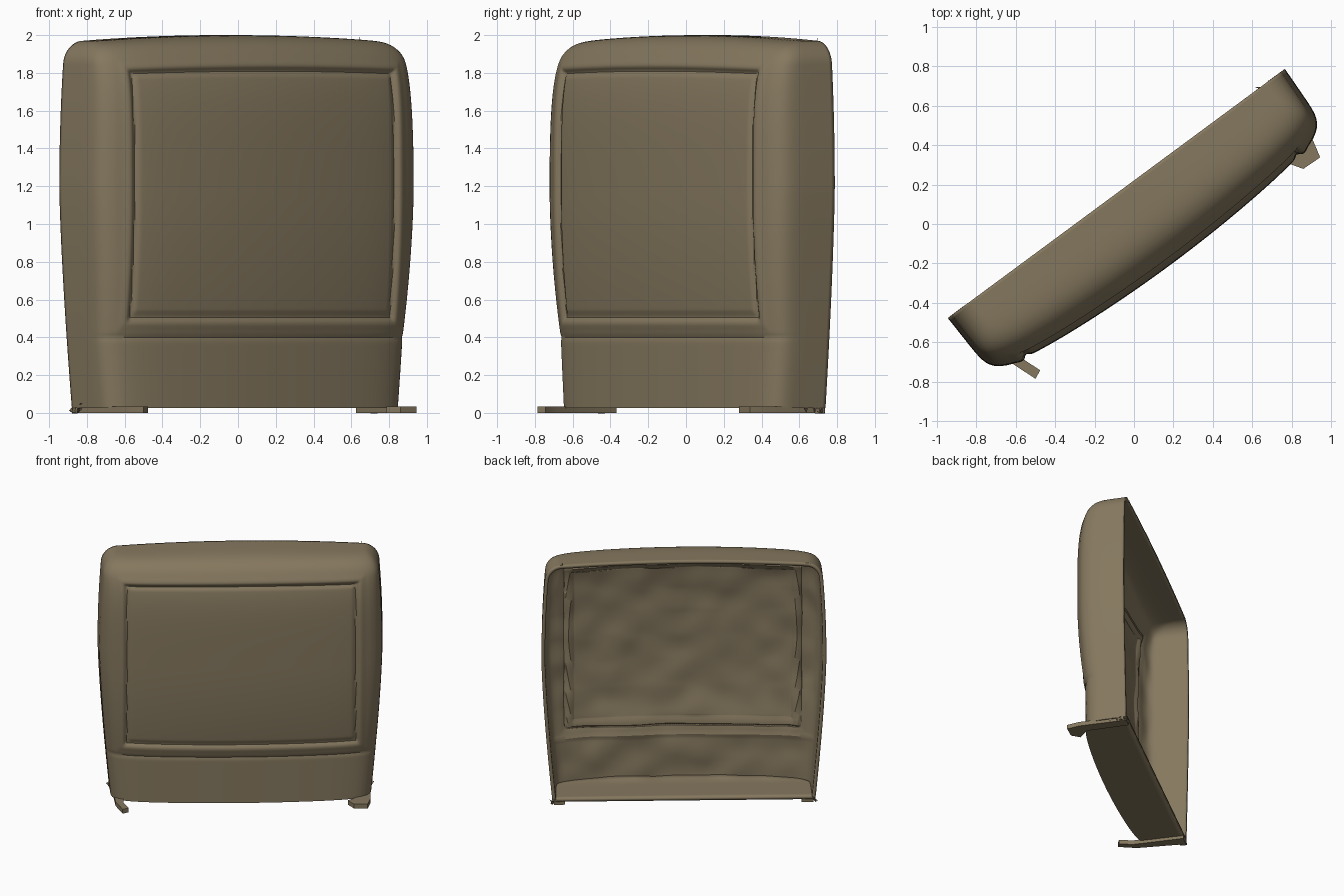
import bpy, bmesh, math
from mathutils import Vector, noise

if "Cube" in bpy.data.objects:
    bpy.data.objects.remove(bpy.data.objects["Cube"])

# Local frame: u along the width, d towards the cushion front
U = Vector((0.804, 0.594, 0))
N = Vector((0.594, -0.804, 0))
BACK, Z_LOW, Z_TOP = -0.178, 0.025, 2.0

tan = bpy.data.materials.new("khaki_fabric")
tan.diffuse_color = (0.235, 0.187, 0.113, 1)
tan.use_nodes = True
tan.node_tree.nodes["Principled BSDF"].inputs["Base Color"].default_value = tan.diffuse_color


def world(u, d, z):
    return U * u + N * d + Vector((0, 0, z))


def squircle(a, b, p):
    s = (abs(a) ** p + abs(b) ** p) ** (-1 / p)
    return a * s, b * s


def half_width(z):
    if z < 1.2:
        w = 1.065 - 0.085 * ((1.2 - z) / 1.2) ** 1.4
    else:
        w = 1.065 - 0.02 * ((z - 1.2) / 0.6) ** 2
    e = (z - (Z_TOP - 0.13)) / 0.13
    if e > 0:
        w -= 0.12 * (1 - math.sqrt(max(0, 1 - e * e)))
    return w


def bulge(z):
    t = max(0, 1.15 - max(z, 0.4)) / 0.75
    return 1 - 0.13 * t * t


def relief(u, z):
    # recessed panel, its groove and rolled rim, and the lower seam
    q = max(abs(u) - 0.855, abs(z - 1.16) - 0.65)
    h = -0.008 / (1 + math.exp(min(50, max(-50, q / 0.01))))
    h -= 0.016 * math.exp(-(q / 0.016) ** 2)
    h += 0.006 * math.exp(-((q - 0.04) / 0.025) ** 2)
    return h - 0.006 * math.exp(-((z - 0.4) / 0.012) ** 2)


def finish(name, bm):
    me = bpy.data.meshes.new(name)
    bm.to_mesh(me)
    bm.free()
    ob = bpy.data.objects.new(name, me)
    bpy.context.collection.objects.link(ob)
    me.materials.append(tan)
    bpy.ops.object.select_all(action='DESELECT')
    ob.select_set(True)
    bpy.context.view_layer.objects.active = ob
    bpy.ops.object.shade_smooth_by_angle(angle=math.radians(40))
    return ob


# Horizontal outline: left side, bowed front, right side
NS, NF = 18, 150
outline = [(-1, i / NS) for i in range(NS)]
outline += [(-1 + 2 * i / NF, 1) for i in range(NF + 1)]
outline += [(1, 1 - (i + 1) / NS) for i in range(NS)]
outline = [squircle(a, b, 9) for a, b in outline]

# Vertical rows (height, depth factor): bottom panel, front, rounded top
rows = [(Z_LOW, i / 10) for i in range(10)]
rows += [(1 + (1 - Z_LOW) * (-1 + i / 65), 1) for i in range(65)]
rows += [(1 + b, a) for a, b in (squircle(1, i / 75, 5) for i in range(76))]
rows += [(1 + b, a) for a, b in (squircle(1 - i / 25, 1, 5) for i in range(1, 26))]

# Cushion cover shell, open at the back
bm = bmesh.new()
grid = []
for z, f in rows:
    line = []
    for a, b in outline:
        u = half_width(z) * a * (1 - 0.012 * b * f)
        depth = (0.463 - 0.07 * u * u) * bulge(z) * b * f
        if f > 0.5 and b > 0.6:
            depth += relief(u, z)
        zz = z - 0.03 * a * a * max(0, z - 1) ** 2
        line.append(bm.verts.new(world(u + 0.02, BACK + depth, zz)))
    grid.append(line)
for r0, r1 in zip(grid, grid[1:]):
    for i in range(len(r0) - 1):
        bm.faces.new((r0[i], r0[i + 1], r1[i + 1], r1[i]))
bmesh.ops.remove_doubles(bm, verts=bm.verts, dist=0.0004)
bmesh.ops.recalc_face_normals(bm, faces=bm.faces)
front = max(bm.faces, key=lambda f: f.calc_center_median().dot(N))
front.normal_update()
if front.normal.dot(N) < 0:
    bmesh.ops.reverse_faces(bm, faces=bm.faces)
cover = finish("cushion_cover", bm)

# Uneven padded lining on the inside
group = cover.vertex_groups.new(name="lining")
for v in cover.data.vertices:
    rise = min(1, max(0, (v.co.dot(N) - 0.1) / 0.08))
    lump = 0.5 + 0.5 * noise.noise(v.co * 5)
    group.add([v.index], 0.45 + 0.5 * rise * lump, 'REPLACE')
mod = cover.modifiers.new("wall", 'SOLIDIFY')
mod.thickness = 0.06
mod.offset = -1
mod.vertex_group = "lining"


# Folded flaps under both bottom ends
def flap(name, points):
    bm = bmesh.new()
    face = bm.faces.new([bm.verts.new(world(u, d, 0)) for u, d in points])
    ext = bmesh.ops.extrude_face_region(bm, geom=[face])
    bmesh.ops.translate(bm, vec=(0, 0, 0.035),
                        verts=[e for e in ext['geom'] if isinstance(e, bmesh.types.BMVert)])
    bmesh.ops.recalc_face_normals(bm, faces=bm.faces)
    finish(name, bm)


flap("left_flap", [(-0.95, BACK), (-0.86, BACK), (-0.86, 0.22), (-0.825, 0.315),
                   (-0.87, 0.335), (-0.92, 0.2)])
flap("right_flap", [(0.91, BACK), (0.99, BACK), (0.985, 0.195), (0.962, 0.29),
                    (0.858, 0.286), (0.815, 0.22), (0.9, 0.15)])
